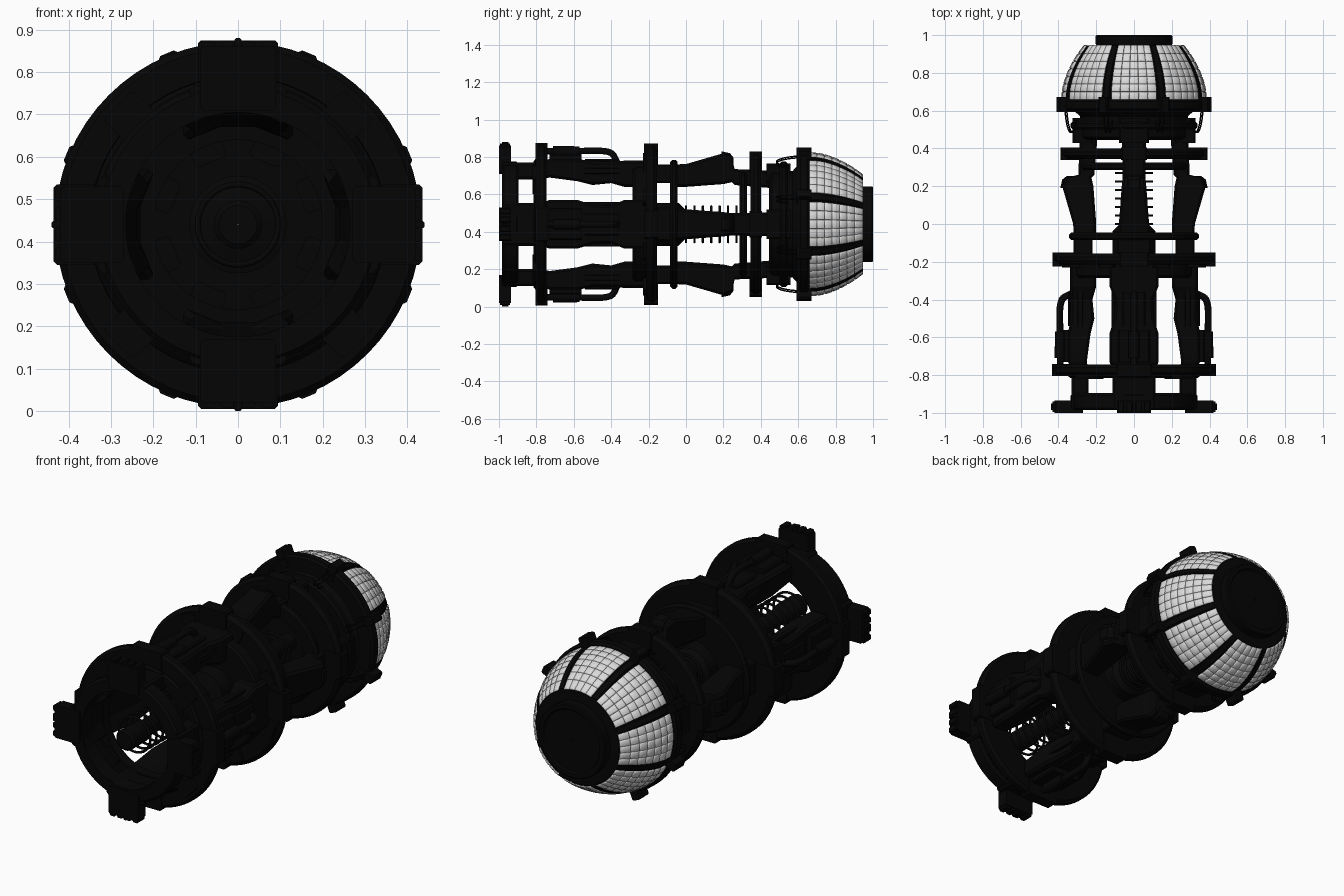
import bpy, bmesh
from math import sin, cos, pi, radians

cube = bpy.data.objects.get("Cube")
if cube:
    bpy.data.objects.remove(cube)

CZ = 0.44                                    # height of the long axis
QUARTERS = [i * pi / 2 for i in range(4)]
RIBS = [(i + 0.5) * pi / 4 for i in range(8)]


def material(name, rgb, rough):
    m = bpy.data.materials.new(name)
    m.use_nodes = True
    m.diffuse_color = (*rgb, 1)
    bsdf = m.node_tree.nodes["Principled BSDF"]
    bsdf.inputs["Base Color"].default_value = (*rgb, 1)
    bsdf.inputs["Roughness"].default_value = rough
    return m


BLACK = material("black metal", (0.0015, 0.0015, 0.0015), 0.6)
WHITE = material("pale quilted panel", (0.7, 0.7, 0.7), 0.6)


def place(r, t, y, a):
    """Radius r, tangent offset t, depth y, turned by angle a about the axis."""
    return (r * cos(a) - t * sin(a), y, CZ + r * sin(a) + t * cos(a))


def finish(name, bm, mat=BLACK, angle=35):
    bmesh.ops.recalc_face_normals(bm, faces=bm.faces)
    mesh = bpy.data.meshes.new(name)
    bm.to_mesh(mesh)
    bm.free()
    mesh.materials.append(mat)
    mesh.shade_smooth()
    mesh.set_sharp_from_angle(angle=radians(angle))
    ob = bpy.data.objects.new(name, mesh)
    bpy.context.collection.objects.link(ob)


def lathe(name, profile, segs=64):
    """Closed (y, r) profile turned about the long axis."""
    bm = bmesh.new()
    rings = [[bm.verts.new(place(r, 0, y, 2 * pi * i / segs)) for i in range(segs)]
             for y, r in profile]
    for a, b in zip(rings, rings[1:] + rings[:1]):
        for i in range(segs):
            j = (i + 1) % segs
            bm.faces.new((a[i], a[j], b[j], b[i]))
    finish(name, bm)


def hoop(name, y0, y1, r0, r1, c=0.012):
    """Ring with chamfered outer edge."""
    lathe(name, [(y0, r0), (y0, r1 - c), (y0 + c, r1), (y1 - c, r1),
                 (y1, r1 - c), (y1, r0)])


def beams(name, sections, angles, c=0.012, offsets=(0,), hollow=0):
    """Chamfered beam lofted through (y, inner r, outer r, half width).
    A hollow value lifts the middle of the inner side, following the round cage."""
    bm = bmesh.new()
    for a in angles:
        for o in offsets:
            loops = []
            for y, r0, r1, w in sections:
                pts = [(r0 + c, -w), (r1 - c, -w), (r1, c - w), (r1, w - c), (r1 - c, w),
                       (r0 + c, w), (r0, w - c), (r0 + hollow, w / 3),
                       (r0 + hollow, -w / 3), (r0, c - w)]
                loops.append([bm.verts.new(place(r, t + o, y, a)) for r, t in pts])
            for p, q in zip(loops, loops[1:]):
                for i in range(len(p)):
                    j = (i + 1) % len(p)
                    bm.faces.new((p[i], p[j], q[j], q[i]))
            bm.faces.new(loops[0])
            bm.faces.new(loops[-1])
    finish(name, bm, angle=20)


def block(name, y0, y1, r0, r1, w, angles, c=0.008, offsets=(0,)):
    beams(name, [(y0, r0, r1, w), (y1, r0, r1, w)], angles, c, offsets)


def tubes(name, pts, radius, angles, offsets=(0,)):
    """Bent round tube through (y, r) points."""
    cu = bpy.data.curves.new(name, "CURVE")
    cu.dimensions = "3D"
    cu.bevel_depth, cu.bevel_resolution, cu.use_fill_caps = radius, 3, True
    for a in angles:
        for o in offsets:
            s = cu.splines.new("NURBS")
            s.points.add(len(pts) - 1)
            s.use_endpoint_u, s.order_u, s.resolution_u = True, 3, 6
            for p, (y, r) in zip(s.points, pts):
                p.co = (*place(r, o, y, a), 1)
    cu.materials.append(BLACK)
    ob = bpy.data.objects.new(name, cu)
    bpy.context.collection.objects.link(ob)


# Front collar and its ribbed clamps at the open end
hoop("front_collar", -0.985, -0.895, 0.265, 0.335)
block("front_clamp", -1, -0.935, 0.27, 0.42, 0.09, QUARTERS)
block("front_clamp_rib", -0.995, -0.94, 0.36, 0.432, 0.016, QUARTERS, 0.005,
      (-0.07, -0.025, 0.025, 0.07))
block("front_clamp_ridge", -0.985, -0.95, 0.4, 0.44, 0.008, QUARTERS, 0.003)

# Four long arms of the front cage
beams("front_arm", [(-0.98, 0.24, 0.33, 0.115), (-0.77, 0.24, 0.33, 0.115),
                    (-0.73, 0.25, 0.35, 0.13), (-0.58, 0.23, 0.35, 0.13),
                    (-0.5, 0.21, 0.335, 0.105), (-0.4, 0.22, 0.335, 0.1),
                    (-0.33, 0.2, 0.34, 0.13), (-0.2, 0.2, 0.34, 0.13)], QUARTERS,
      hollow=0.03)
block("arm_cover", -0.73, -0.56, 0.34, 0.375, 0.085, QUARTERS)
block("arm_cover_step", -0.54, -0.36, 0.32, 0.35, 0.06, QUARTERS)
block("arm_side_rail", -0.72, -0.3, 0.27, 0.3, 0.01, QUARTERS, 0.003, (-0.11, 0.11))
tubes("arm_pipe", [(-0.78, 0.39), (-0.6, 0.39), (-0.46, 0.395), (-0.4, 0.385),
                   (-0.38, 0.36), (-0.36, 0.31)], 0.018, QUARTERS)
tubes("pipe_sleeve", [(-0.71, 0.39), (-0.65, 0.39), (-0.57, 0.388)], 0.03, QUARTERS)

# Front and middle rings
hoop("front_ring", -0.8, -0.745, 0.265, 0.432, 0.015)
hoop("front_ring_lip", -0.815, -0.795, 0.3, 0.35)
block("front_ring_pad", -0.805, -0.74, 0.3, 0.435, 0.095, QUARTERS)
block("front_ring_bracket", -0.82, -0.8, 0.27, 0.4, 0.05, [a + pi / 4 for a in QUARTERS])
hoop("middle_ring", -0.215, -0.155, 0.1, 0.425, 0.02)
hoop("middle_ring_step", -0.285, -0.2, 0.2, 0.33)
block("middle_ring_pad", -0.225, -0.15, 0.3, 0.432, 0.08, QUARTERS)
block("middle_ring_bracket", -0.23, -0.21, 0.16, 0.4, 0.04, RIBS)
hoop("inner_ring", -0.085, -0.045, 0.17, 0.345)
block("ring_link", -0.17, -0.05, 0.22, 0.32, 0.09, QUARTERS)

# Core shaft with hub and spring hoops
lathe("core_shaft", [(-0.99, 0.001), (-0.99, 0.045), (-0.98, 0.057), (-0.85, 0.057),
                     (-0.83, 0.045), (-0.32, 0.045), (-0.3, 0.115), (-0.04, 0.115),
                     (0, 0.075), (0.3, 0.045), (0.5, 0.045), (0.5, 0.001)], 32)
bm = bmesh.new()
for k in range(8):
    for start, step in ((-0.9, 0.055), (0.0, 0.045)):
        n, m = 32, 6
        loops = [[bm.verts.new(place(0.095 + 0.007 * cos(2 * pi * j / m), 0,
                                     start + step * k + 0.007 * sin(2 * pi * j / m),
                                     2 * pi * i / n)) for j in range(m)] for i in range(n)]
        for i in range(n):
            for j in range(m):
                p, q, h = loops[i], loops[(i + 1) % n], (j + 1) % m
                bm.faces.new((p[j], q[j], q[h], p[h]))
finish("spring_hoops", bm, angle=80)

# Rear arms, flaring outward toward the collar
beams("rear_arm", [(-0.06, 0.2, 0.32, 0.085), (0, 0.2, 0.322, 0.08),
                   (0.2, 0.215, 0.38, 0.065), (0.245, 0.225, 0.36, 0.06),
                   (0.26, 0.21, 0.295, 0.06), (0.5, 0.19, 0.285, 0.065)], QUARTERS)
beams("rear_arm_lug", [(0.19, 0.33, 0.39, 0.035), (0.235, 0.31, 0.38, 0.035),
                       (0.255, 0.3, 0.355, 0.035)], QUARTERS, 0.008)
hoop("rear_arm_hoop", 0.285, 0.325, 0.21, 0.285)
hoop("rear_ring", 0.345, 0.4, 0.26, 0.38, 0.018)
block("rear_ring_pad", 0.34, 0.405, 0.28, 0.388, 0.07, QUARTERS)

# Collar behind the dome
lathe("collar", [(0.445, 0.04), (0.445, 0.26), (0.46, 0.285), (0.57, 0.285),
                 (0.61, 0.33), (0.64, 0.33), (0.64, 0.04)])
hoop("collar_ring", 0.5, 0.545, 0.2, 0.335)
block("collar_block", 0.43, 0.56, 0.22, 0.325, 0.08, QUARTERS)
hoop("dome_flange", 0.6, 0.66, 0.3, 0.402)
block("flange_lug", 0.592, 0.672, 0.34, 0.438, 0.024, RIBS, 0.007)
tubes("cable_loop", [(0.6, 0.39), (0.54, 0.385), (0.48, 0.365), (0.49, 0.34),
                     (0.55, 0.33)], 0.004, RIBS, (-0.012, 0.012))

# Dome: dark shell with ribs, quilted panels and an end cap
DOME = [(0.655, 0.378), (0.70, 0.376), (0.74, 0.368), (0.78, 0.355), (0.82, 0.338),
        (0.86, 0.317), (0.90, 0.292), (0.945, 0.258)]
lathe("dome_shell", [(0.645, 0.01), (0.645, 0.37)] + [(y, r - 0.004) for y, r in DOME]
      + [(0.955, 0.01)])
beams("dome_rib", [(y, r - 0.03, r + 0.006, 0.021 if y < 0.7 else 0.018) for y, r in DOME],
      RIBS, 0.004)
bm = bmesh.new()
COLS, HALF = 5, radians(18.5)
for i in range(8):
    grid = [[bm.verts.new(place(r, 0, y, i * pi / 4 + HALF * (2 * k / COLS - 1)))
             for k in range(COLS + 1)] for y, r in DOME]
    for p, q in zip(grid, grid[1:]):
        for k in range(COLS):
            bm.faces.new((p[k], q[k], q[k + 1], p[k + 1]))
bmesh.ops.recalc_face_normals(bm, faces=bm.faces)
for f in bm.faces:                            # every panel faces outward
    c = f.calc_center_median()
    if f.normal.x * c.x + f.normal.z * (c.z - CZ) < 0:
        f.normal_flip()
cells = bm.faces[:]
bmesh.ops.inset_individual(bm, faces=cells, thickness=0.0015, depth=0.005)
bmesh.ops.inset_individual(bm, faces=cells, thickness=0.006, depth=0.003)
finish("quilted_panels", bm, WHITE, 50)

lathe("end_cap", [(0.94, 0.01), (0.94, 0.2), (0.955, 0.203), (0.994, 0.203),
                  (1.0, 0.197), (1.0, 0.175), (0.992, 0.168), (0.992, 0.01)])
